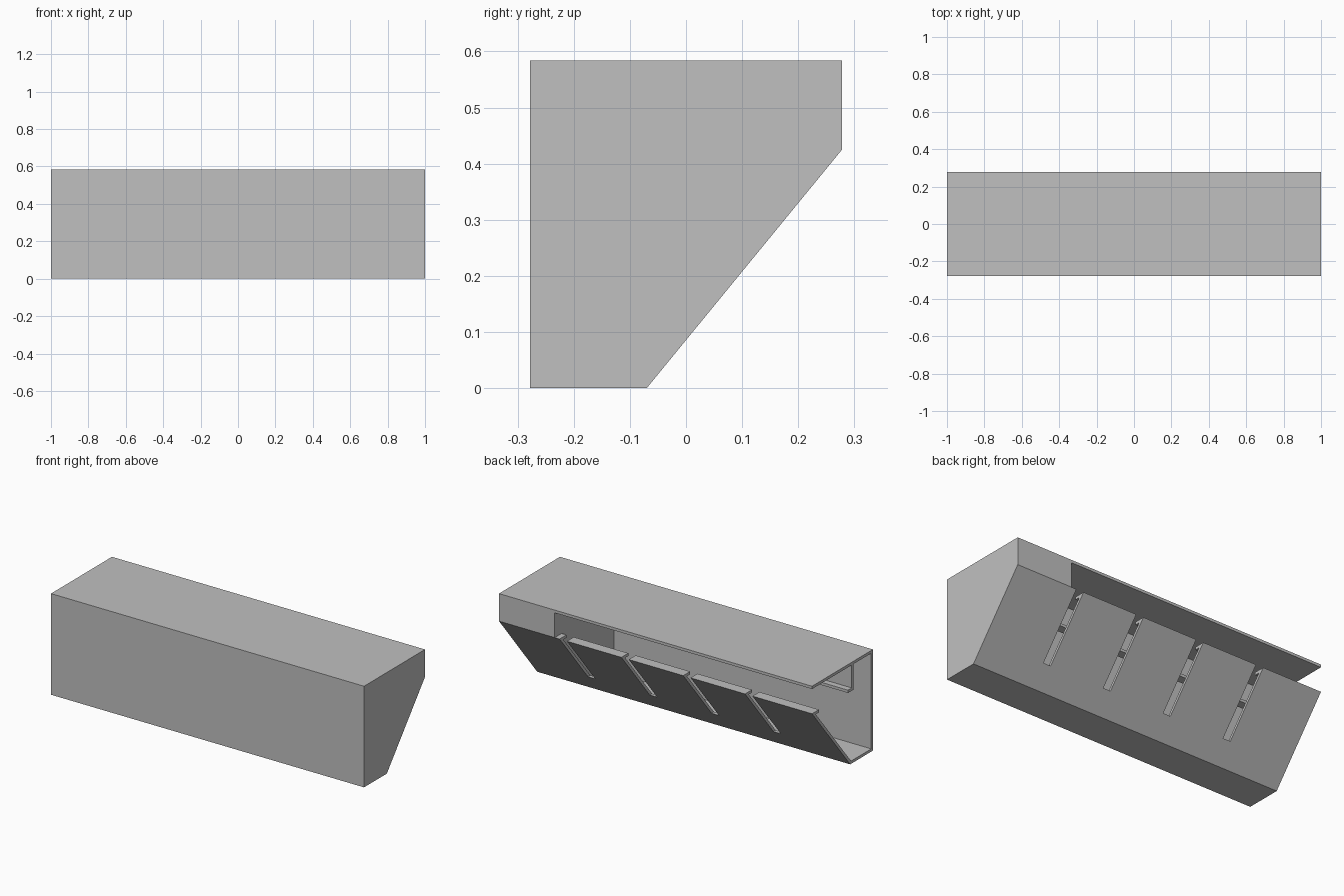
import bpy
import bmesh

cube = bpy.data.objects.get("Cube")
if cube:
    bpy.data.objects.remove(cube, do_unlink=True)

grey = bpy.data.materials.new("plain grey")
grey.use_nodes = True
grey.diffuse_color = (0.527, 0.527, 0.527, 1)
grey.node_tree.nodes["Principled BSDF"].inputs["Base Color"].default_value = grey.diffuse_color

FRONT, BACK, TOP = -0.278, 0.278, 0.584
FOOT, KNEE = -0.07, 0.425      # where the slope starts (y) and ends (z)
T = 0.016                      # sheet thickness
BLOCK = 0.644                  # inner face of the closed end
SLOT_Z = 0.109                 # lower end of the slots


def slope(z, inset=0.0):
    """Point on the sloped sheet at height z."""
    return (FOOT + (BACK - FOOT) * z / KNEE - inset, z)


def extrude_profile(name, profile, x0, x1):
    """Extrude a (y, z) outline along x."""
    bm = bmesh.new()
    face = bm.faces.new([bm.verts.new((x0, y, z)) for y, z in profile])
    ext = bmesh.ops.extrude_face_region(bm, geom=[face])
    verts = [g for g in ext["geom"] if isinstance(g, bmesh.types.BMVert)]
    bmesh.ops.translate(bm, vec=(x1 - x0, 0, 0), verts=verts)
    bmesh.ops.recalc_face_normals(bm, faces=bm.faces)
    mesh = bpy.data.meshes.new(name)
    bm.to_mesh(mesh)
    bm.free()
    mesh.materials.append(grey)
    obj = bpy.data.objects.new(name, mesh)
    bpy.context.collection.objects.link(obj)
    return obj


# closed end section
extrude_profile("end_block", [(FRONT, 0), (FOOT, 0), (BACK, KNEE), (BACK, TOP), (FRONT, TOP)], BLOCK, 1)

# folded sheet: top, front wall, floor and the lower part of the slope
W = T / 0.774                  # sheet thickness measured level across the slope
shell = [(BACK, TOP), (FRONT, TOP), (FRONT, 0), (FOOT, 0),
         slope(SLOT_Z), slope(SLOT_Z, W), slope(T, W),
         (FRONT + T, T), (FRONT + T, TOP - T), (BACK, TOP - T)]
extrude_profile("shell", shell, -1, BLOCK)

# sloped panels with an inward lip, separated by slots
LIP = 0.215
panel = [slope(SLOT_Z), slope(KNEE), (LIP, KNEE), (LIP, KNEE - T),
         slope(KNEE - T, W), slope(SLOT_Z, W)]
PITCH, SLOT = 0.395, 0.047
slots = [0.613 - PITCH * i for i in range(4)]
starts = [s for s in slots] + [-1]
ends = [BLOCK] + [s - SLOT for s in slots]
for i, (x0, x1) in enumerate(zip(starts, ends)):
    extrude_profile(f"slope_panel_{i}", panel, x0, x1)

# hanging rail with a foot under the top sheet
RAIL, RAIL_Z = -0.1, 0.42
rail = [(RAIL, TOP - T), (RAIL, RAIL_Z), (RAIL + 0.05, RAIL_Z), (RAIL + 0.05, RAIL_Z + T),
        (RAIL + T, RAIL_Z + T), (RAIL + T, TOP - T)]
extrude_profile("hanging_rail", rail, -1, BLOCK)
